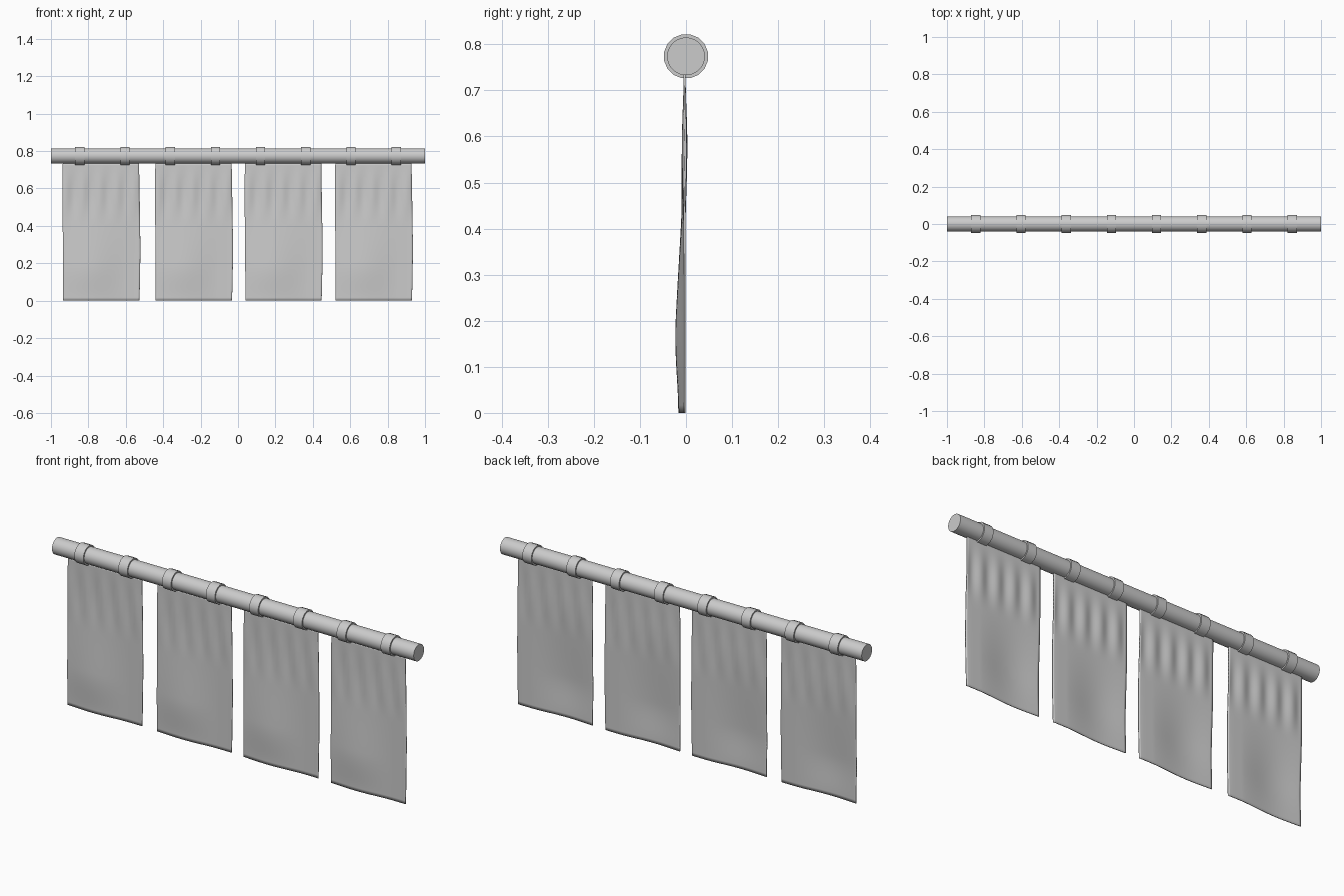
import bpy, bmesh, math

if "Cube" in bpy.data.objects:
    bpy.data.objects.remove(bpy.data.objects["Cube"])

ROD_Z = 0.774
SIDES = 16


def finish(name, bm, angle=40):
    bmesh.ops.recalc_face_normals(bm, faces=bm.faces)
    mesh = bpy.data.meshes.new(name)
    bm.to_mesh(mesh)
    bm.free()
    ob = bpy.data.objects.new(name, mesh)
    bpy.context.collection.objects.link(ob)
    bpy.ops.object.select_all(action='DESELECT')
    ob.select_set(True)
    bpy.context.view_layer.objects.active = ob
    bpy.ops.object.shade_smooth_by_angle(angle=math.radians(angle))
    return ob


def lathe(name, profile, sides, closed):
    """Sweep (x, radius) points around the rod axis."""
    bm = bmesh.new()
    loops = []
    for x, r in profile:
        angles = [2 * math.pi * (i + 0.5) / sides for i in range(sides)]
        loops.append([bm.verts.new((x, r * math.cos(a), ROD_Z + r * math.sin(a)))
                      for a in angles])
    pairs = list(zip(loops, loops[1:]))
    if closed:
        pairs.append((loops[-1], loops[0]))
    else:
        bm.faces.new(loops[0])
        bm.faces.new(loops[-1])
    for a, b in pairs:
        for i in range(sides):
            j = (i + 1) % sides
            bm.faces.new((a[i], a[j], b[j], b[i]))
    return finish(name, bm)


def smoothstep(a, b, t):
    t = min(1, max(0, (t - a) / (b - a)))
    return t * t * (3 - 2 * t)


def cloth_point(u, z):
    """u runs -1..1 across the panel; folds near the top, a soft belly below."""
    half = 0.204 + 0.003 * math.sin(math.pi * z / 0.74)
    x = u * half + 0.002 * math.sin(7 * z)
    drop = 1 - smoothstep(0.05, 0.6, z)
    belly = 1 - 0.45 * (1 - smoothstep(0.0, 0.2, z))
    across = 0.55 + 0.45 * math.cos(math.pi * (u + 0.3)) - 0.2 * u
    y = -0.003 - 0.020 * drop * belly * max(0, across)
    folds = smoothstep(0.4, 0.56, z) * (1 - smoothstep(0.58, 0.74, z))
    y -= 0.004 * folds * math.cos(4.5 * math.pi * u + 0.6)
    return x, y, z


def panel(name, cx, nu=40, nz=44):
    bm = bmesh.new()
    grid = [[bm.verts.new(cloth_point(2 * i / nu - 1, 0.74 * k / nz))
             for i in range(nu + 1)] for k in range(nz + 1)]
    for k in range(nz):
        for i in range(nu):
            bm.faces.new((grid[k][i], grid[k][i + 1],
                          grid[k + 1][i + 1], grid[k + 1][i]))
    ob = finish(name, bm)
    ob.location.x = cx
    mod = ob.modifiers.new("thickness", 'SOLIDIFY')
    mod.thickness = 0.004
    mod.offset = 0


# Hanging rod
lathe("rod", [(-1, 0.041), (1, 0.041)], 32, False)

# Bands around the rod
for n, x in enumerate((0.12, 0.362, 0.604, 0.847)):
    for side, s in (("left", -1), ("right", 1)):
        c = s * x
        lathe(f"ring_{side}_{n + 1}",
              [(c - 0.025, 0.04), (c - 0.025, 0.0485),
               (c + 0.025, 0.0485), (c + 0.025, 0.04)], SIDES, True)

# Four cloth panels
for n, cx in enumerate((-0.731, -0.236, 0.243, 0.726)):
    panel(f"cloth_panel_{n + 1}", cx)
